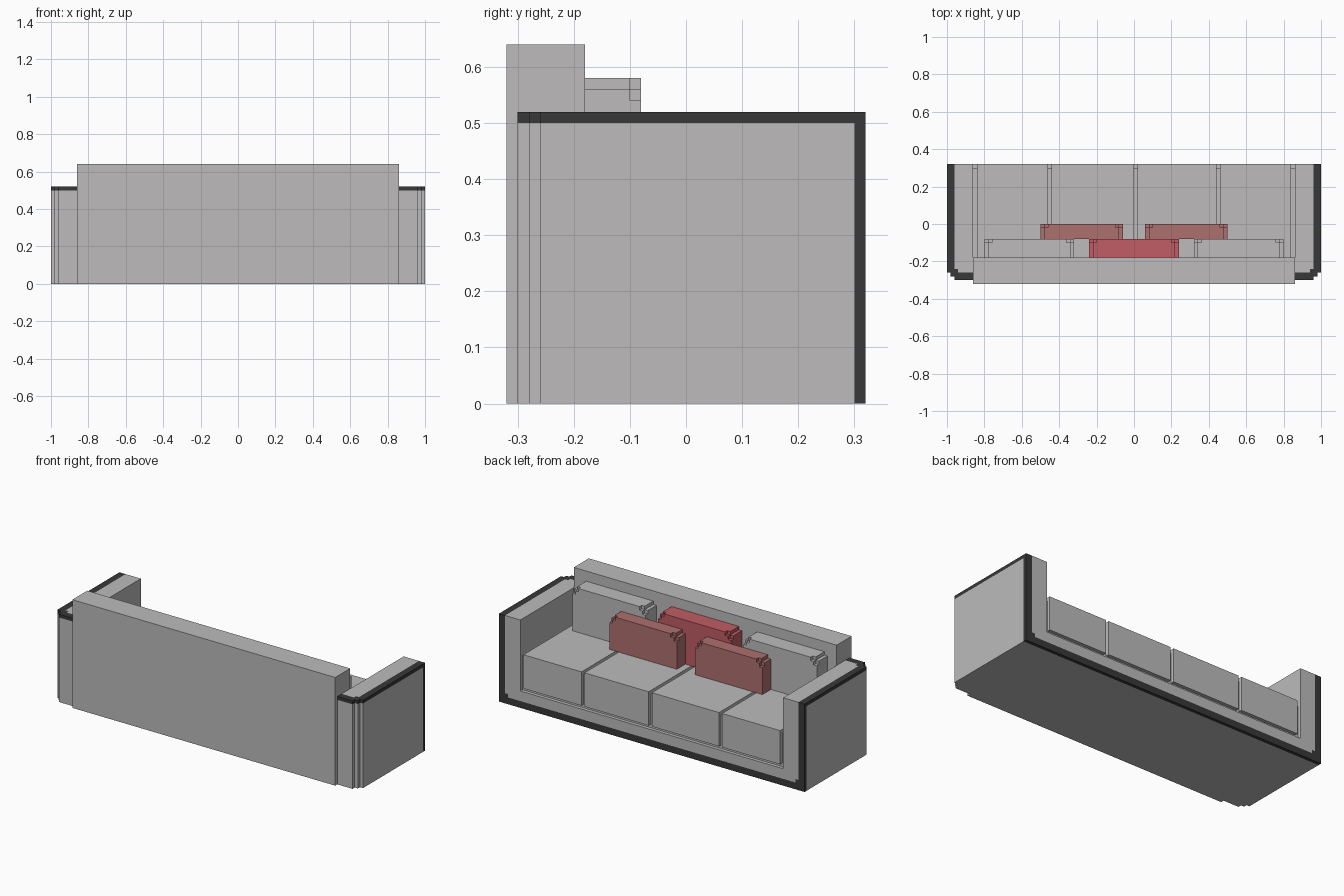
import bpy, bmesh
from mathutils import Vector

cube = bpy.data.objects.get("Cube")
if cube:
    bpy.data.objects.remove(cube, do_unlink=True)


def material(name, rgb):
    m = bpy.data.materials.new(name)
    m.use_nodes = True
    m.diffuse_color = (*rgb, 1)
    m.node_tree.nodes["Principled BSDF"].inputs["Base Color"].default_value = (*rgb, 1)
    return m


GRAY = material("light gray fabric", (0.51, 0.50, 0.50))
DARK = material("charcoal trim", (0.04, 0.04, 0.04))
RED = material("bright red fabric", (0.53, 0.11, 0.13))
DUSTY = material("dusty red fabric", (0.42, 0.16, 0.155))


def build(name, mat, layers):
    """Each layer is (outline, axis, low, high): an outline extruded along y or z."""
    bm = bmesh.new()
    for outline, axis, lo, hi in layers:
        if axis == "z":
            verts = [bm.verts.new((a, b, lo)) for a, b in outline]
        else:
            verts = [bm.verts.new((a, lo, b)) for a, b in outline]
        face = bm.faces.new(verts)
        new = bmesh.ops.extrude_face_region(bm, geom=[face])["geom"]
        move = Vector((0, 0, hi - lo)) if axis == "z" else Vector((0, hi - lo, 0))
        bmesh.ops.translate(bm, vec=move,
                            verts=[v for v in new if isinstance(v, bmesh.types.BMVert)])
    bmesh.ops.recalc_face_normals(bm, faces=bm.faces)
    mesh = bpy.data.meshes.new(name)
    bm.to_mesh(mesh)
    bm.free()
    mesh.materials.append(mat)
    ob = bpy.data.objects.new(name, mesh)
    bpy.context.collection.objects.link(ob)
    return ob


def rect(x0, x1, y0, y1):
    return [(x0, y0), (x1, y0), (x1, y1), (x0, y1)]


def mirrored(points):
    """Close a half outline across x = 0."""
    return points + [(-x, z) for x, z in reversed(points)]


# Backrest and seat base
build("backrest", GRAY, [(rect(-.86, .86, -.32, -.18), "z", 0, .64)])
build("seat_base", GRAY, [(rect(-.86, .86, -.18, .30), "z", 0, .30)])

# Arms with stepped outer corners, plus the trim around their tops
corner = [(.86, -.30), (.96, -.30), (.96, -.28), (.98, -.28), (.98, -.26), (1, -.26)]
inner = [(.96, -.24), (.94, -.24), (.94, -.26), (.86, -.26)]
for side, s in (("left", 1), ("right", -1)):
    def flip(points):
        return [(s * x, y) for x, y in points]
    body = flip(corner + [(1, .30), (.86, .30)])
    top = flip(inner + [(.86, .30), (.96, .30)])
    build(side + "_arm", GRAY, [(body, "z", 0, .50), (top, "z", .50, .52)])
    build(side + "_arm_trim", DARK,
          [(flip(corner + [(1, .32), (.96, .32)] + inner), "z", .50, .52)])

# Seat-side panel and its trim, both U shaped
panel = mirrored([(.94, .04), (.94, .06), (.96, .06), (.96, .52), (.86, .52), (.86, .10)])
panel = [p for p in panel]
build("lower_panel", GRAY, [(panel, "y", .30, .32)])
frame = mirrored([(1, 0), (1, .50), (.96, .50), (.96, .06), (.94, .06), (.94, .04)])
build("panel_trim", DARK, [(frame, "y", .30, .32)])

# Four seat cushions separated by narrow grooves
for i, (x0, x1) in enumerate([(-.84, -.46), (-.44, 0), (.02, .44), (.46, .84)]):
    build(f"seat_cushion_{i + 1}", GRAY, [(rect(x0, x1, -.18, .32), "z", .12, .32)])


def pillow(name, mat, x0, x1, y0, y1, top):
    """Pillow with notched top corners, cut deeper on its outer layer."""
    c, h = (x0 + x1) / 2, (x1 - x0) / 2

    def outline(steps):
        half = [(h, .32)] + [(h - a, top - b) for a, b in steps]
        return [(c + x, z) for x, z in mirrored(half)]
    back = outline([(0, .02), (.02, .02), (.02, 0)])
    front = outline([(0, .04), (.02, .04), (.02, .02), (.04, .02), (.04, 0)])
    build(name, mat, [(back, "y", y0, y1 - .02), (front, "y", y1 - .02, y1)])


# Back pillows and throw pillows
pillow("left_back_pillow", GRAY, .32, .80, -.18, -.08, .58)
pillow("right_back_pillow", GRAY, -.80, -.32, -.18, -.08, .58)
pillow("middle_pillow", RED, -.24, .24, -.18, -.08, .58)
pillow("left_throw_pillow", DUSTY, .06, .50, -.08, 0, .52)
pillow("right_throw_pillow", DUSTY, -.50, -.06, -.08, 0, .52)
